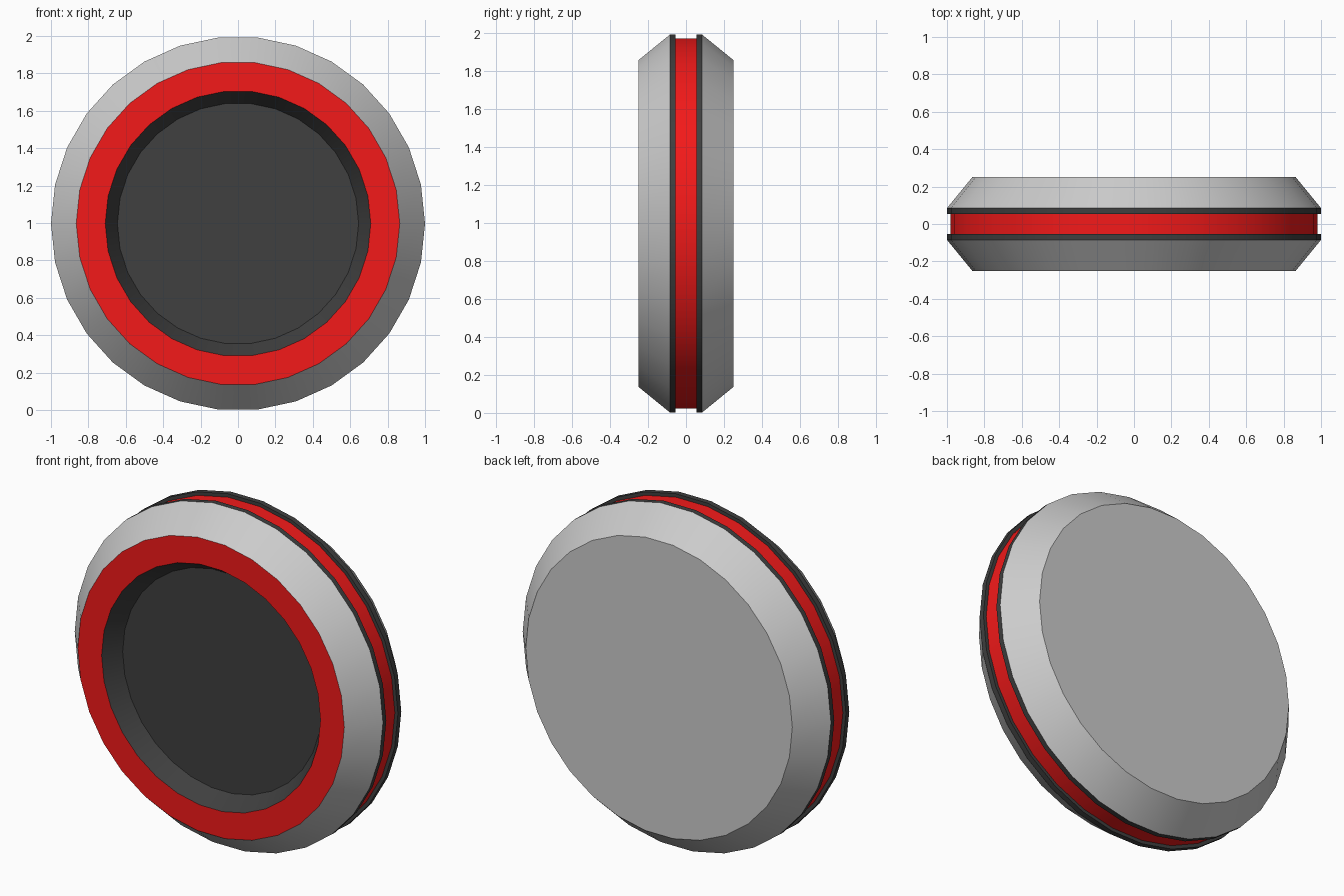
import bpy, bmesh, math

if "Cube" in bpy.data.objects:
    bpy.data.objects.remove(bpy.data.objects["Cube"])

SIDES = 30
CENTRE_Z = 0.997


def material(name, rgb):
    m = bpy.data.materials.new(name)
    m.diffuse_color = (*rgb, 1)
    m.use_nodes = True
    m.node_tree.nodes["Principled BSDF"].inputs["Base Color"].default_value = m.diffuse_color
    return m


RED = material("red", (0.9, 0.01, 0.01, ))
DARK = material("dark", (0.05, 0.05, 0.05))


def lathe(name, profile, mat=None):
    """Spin (radius, y) points, listed front to back along the outside, about the y axis."""
    bm = bmesh.new()
    rings = []
    for r, y in profile:
        if r == 0:
            rings.append(None)      # a zero radius closes the end with a flat cap
            continue
        angles = [2 * math.pi * i / SIDES for i in range(SIDES)]
        rings.append([bm.verts.new((r * math.cos(a), y, r * math.sin(a))) for a in angles])
    for a, b in zip(rings, rings[1:]):
        if a is None:
            bm.faces.new(b)
        elif b is None:
            bm.faces.new(a[::-1])
        else:
            for i in range(SIDES):
                j = (i + 1) % SIDES
                bm.faces.new((a[i], a[j], b[j], b[i]))
    bmesh.ops.reverse_faces(bm, faces=[f for f in bm.faces if len(f.verts) == 4])
    mesh = bpy.data.meshes.new(name)
    bm.to_mesh(mesh)
    bm.free()
    obj = bpy.data.objects.new(name, mesh)
    bpy.context.collection.objects.link(obj)
    obj.location.z = CENTRE_Z
    if mat:
        mesh.materials.append(mat)
    bpy.ops.object.select_all(action='DESELECT')
    obj.select_set(True)
    bpy.context.view_layer.objects.active = obj
    bpy.ops.object.shade_smooth_by_angle(angle=math.radians(30))
    return obj


# Dark dished recess in the front
lathe("front_recess", [(0, -0.148), (0.645, -0.148), (0.71, -0.25)], DARK)
# Flat red ring around the recess
lathe("front_ring", [(0.71, -0.25), (0.865, -0.25)], RED)
# Grey bevelled shells, the back one closed
lathe("front_shell", [(0.865, -0.25), (1, -0.085)])
lathe("back_shell", [(1, 0.085), (0.865, 0.25), (0, 0.25)])
# Dark rims either side of the groove
lathe("front_rim", [(1, -0.085), (1, -0.054), (0.98, -0.054)], DARK)
lathe("back_rim", [(0.98, 0.054), (1, 0.054), (1, 0.085)], DARK)
# Red band at the bottom of the groove
lathe("groove_band", [(0.98, -0.054), (0.98, 0.054)], RED)
